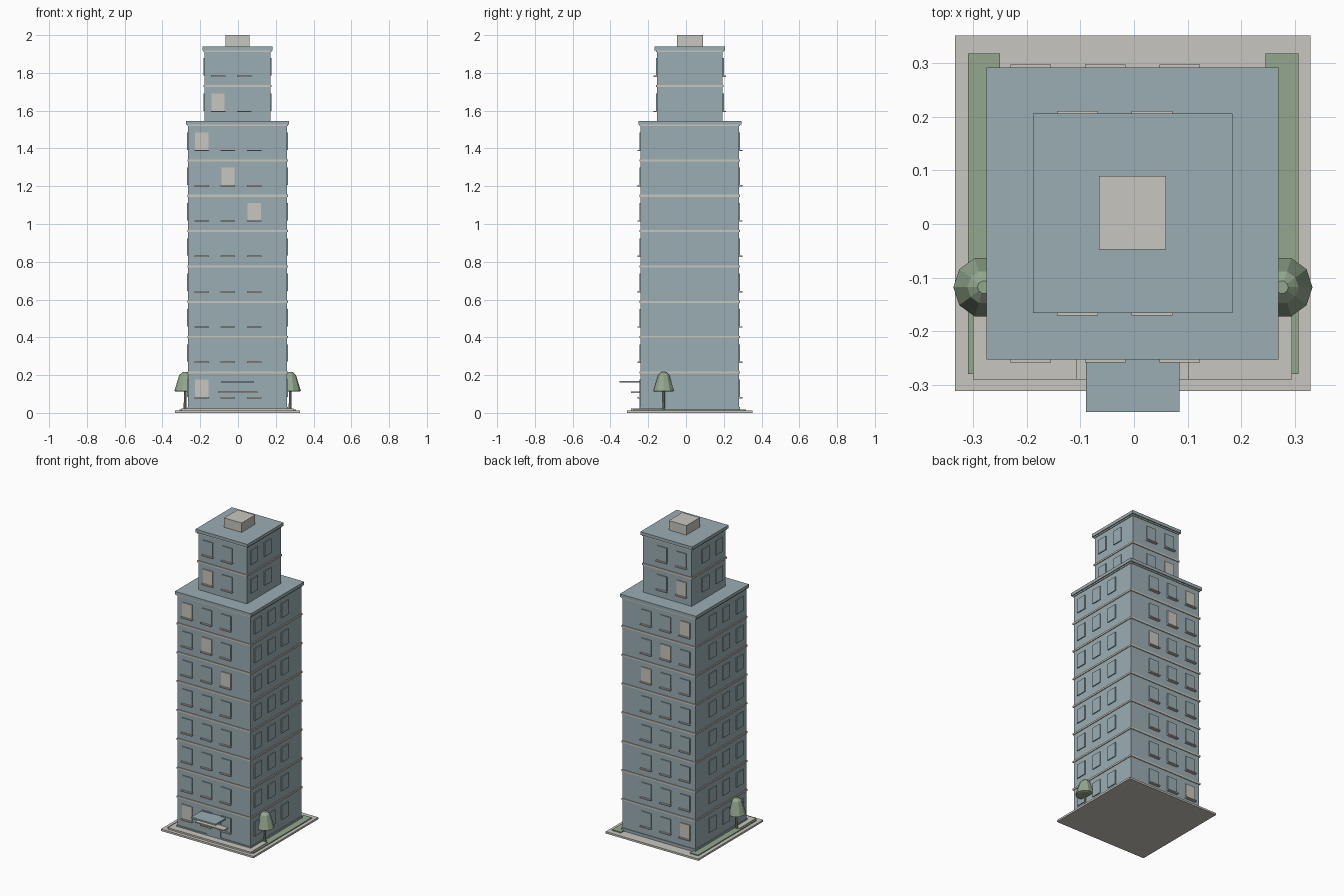
import bpy
import bmesh
from math import cos, sin, tau
from mathutils import Vector

cube = bpy.data.objects.get("Cube")
if cube:
    bpy.data.objects.remove(cube, do_unlink=True)


def material(name, rgb):
    mat = bpy.data.materials.new(name)
    mat.use_nodes = True
    mat.diffuse_color = (*rgb, 1)
    mat.node_tree.nodes["Principled BSDF"].inputs["Base Color"].default_value = (*rgb, 1)
    return mat


BLUE = material("slate blue", (0.33, 0.42, 0.455))
BEIGE = material("warm beige", (0.58, 0.565, 0.52))
GREEN = material("leaf green", (0.295, 0.39, 0.275))

CX, CY = -0.0025, 0.02      # tower axis
FLOOR = 0.187               # storey height
GROUND = 0.028              # ground floor level


def finish(name, bm, mat):
    bmesh.ops.recalc_face_normals(bm, faces=bm.faces[:])
    mesh = bpy.data.meshes.new(name)
    bm.to_mesh(mesh)
    bm.free()
    mesh.materials.append(mat)
    obj = bpy.data.objects.new(name, mesh)
    bpy.context.collection.objects.link(obj)
    return obj


def boxes(name, spans, mat):
    """One object made of boxes, each given as a low and a high corner."""
    bm = bmesh.new()
    for low, high in spans:
        low, high = Vector(low), Vector(high)
        for v in bmesh.ops.create_cube(bm, size=1)["verts"]:
            v.co = (low + high) / 2 + v.co * (high - low)
    return finish(name, bm, mat)


def square(half, z0, z1):
    """Square block around the tower axis."""
    return (CX - half, CY - half, z0), (CX + half, CY + half, z1)


def wall_box(side, half, along, width, z0, z1, depth):
    """Box standing out from one wall of a square block."""
    a0, a1 = along - width / 2, along + width / 2
    near, far = half - 0.01, half + depth
    if side in ("front", "back"):
        y0, y1 = (near, far) if side == "back" else (-far, -near)
        return (CX + a0, CY + y0, z0), (CX + a1, CY + y1, z1)
    x0, x1 = (near, far) if side == "left" else (-far, -near)
    return (CX + x0, CY + a0, z0), (CX + x1, CY + a1, z1)


def tier(name, half, z0, floors, columns, first, lit, roof_half):
    """Stack of storeys with windows, sills, bands and a roof slab."""
    top = z0 + floors * FLOOR
    boxes(name + "_walls", [square(half, z0, top)], BLUE)
    boxes(name + "_roof", [square(roof_half, top + 0.002, top + 0.022)], BLUE)
    boxes(name + "_bands", [square(half + 0.005, z0 + k * FLOOR - 0.006, z0 + k * FLOOR + 0.005)
                            for k in range(1, floors + 1)], BEIGE)
    for side in ("front", "back", "left", "right"):
        dark, bright, sills = [], [], []
        for floor in range(floors):
            sill_z = z0 + floor * FLOOR + 0.053
            for col in range(columns):
                along = first + col * 0.139
                pane = wall_box(side, half, along, 0.07, sill_z + 0.003, sill_z + 0.095, 0.006)
                facing = side in ("front", "back")
                (bright if facing and (floor, col) in lit else dark).append(pane)
                if facing:
                    sills.append(wall_box(side, half, along, 0.076, sill_z - 0.004,
                                          sill_z + 0.003, 0.017))
        boxes(f"{name}_{side}_windows", dark, BLUE)
        if bright:
            boxes(f"{name}_{side}_lit_windows", bright, BEIGE)
            boxes(f"{name}_{side}_sills", sills, BEIGE)
    return top + 0.022


# Ground, lawns and front pavement
boxes("ground_slab", [square(0.332, 0, 0.012)], BEIGE)
boxes("lawns", [((-0.31, -0.28, 0.01), (-0.25, 0.318, 0.018)),
                ((0.245, -0.28, 0.01), (0.307, 0.318, 0.018))], GREEN)
boxes("front_pavement", [((-0.3, -0.29, 0.01), (0.295, -0.12, 0.022))], BEIGE)
boxes("plinth", [square(0.266, 0.01, GROUND + 0.002)], BLUE)

# Main tower, upper setback and rooftop hut
deck = tier("tower", 0.261, GROUND, 8, 3, -0.19,
            {(0, 0), (5, 2), (6, 1), (7, 0)}, 0.2725)
crown = tier("setback", 0.174, deck - 0.003, 2, 2, -0.103, {(0, 0)}, 0.186)
boxes("rooftop_hut", [((CX - 0.0625, CY - 0.068, crown - 0.005), (CX + 0.0625, CY + 0.07, 2.0))], BEIGE)

# Entrance
boxes("door", [wall_box("front", 0.261, 0, 0.096, 0.02, 0.15, 0.005)], BLUE)
boxes("entrance_canopy", [wall_box("front", 0.261, 0, 0.174, 0.16, 0.17, 0.11)], BLUE)
boxes("entrance_ledge", [wall_box("front", 0.261, 0, 0.209, 0.106, 0.113, 0.049)], BEIGE)


def lathe(name, x, y, profile, sides, mat):
    """Faceted turned shape with closed ends."""
    bm = bmesh.new()
    rings = [[bm.verts.new((x + r * cos(tau * i / sides), y + r * sin(tau * i / sides), z))
              for i in range(sides)] for r, z in profile]
    for a, b in zip(rings, rings[1:]):
        for i in range(sides):
            j = (i + 1) % sides
            bm.faces.new((a[i], a[j], b[j], b[i]))
    bm.faces.new(rings[0])
    bm.faces.new(rings[-1])
    return finish(name, bm, mat)


# Trees beside the front corners
CROWN = [(0.045, 0.112), (0.057, 0.116), (0.048, 0.145), (0.031, 0.2), (0.012, 0.217)]
for side, x in (("left", 0.276), ("right", -0.28)):
    lathe(side + "_tree_trunk", x, -0.118, [(0.008, 0.012), (0.006, 0.12)], 8, GREEN)
    lathe(side + "_tree_crown", x, -0.118, CROWN, 10, GREEN)
